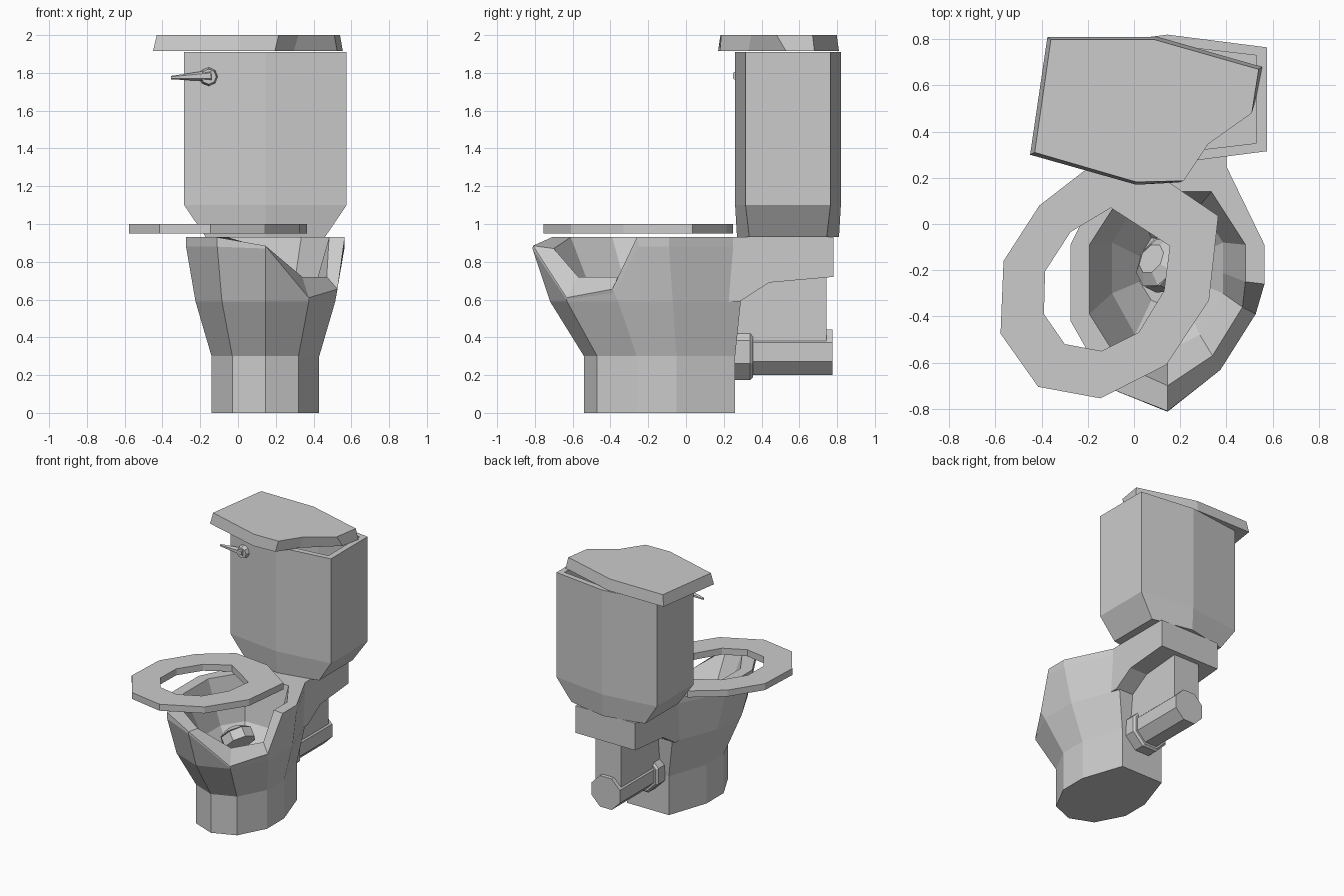
import bpy, bmesh, math
from mathutils import Matrix, Vector

if "Cube" in bpy.data.objects:
    bpy.data.objects.remove(bpy.data.objects["Cube"])

CX = 0.145  # the bowl and tank share this centre line


def finish(name, bm):
    bmesh.ops.recalc_face_normals(bm, faces=bm.faces[:])
    me = bpy.data.meshes.new(name)
    bm.to_mesh(me)
    bm.free()
    ob = bpy.data.objects.new(name, me)
    bpy.context.collection.objects.link(ob)
    return ob


def loft(name, rings, closed=False):
    """Skin equal-length rings of 3D points; cap both ends or close into a loop."""
    bm = bmesh.new()
    vs = [[bm.verts.new(p) for p in r] for r in rings]
    n = len(vs[0])
    pairs = list(zip(vs, vs[1:])) + ([(vs[-1], vs[0])] if closed else [])
    for a, b in pairs:
        for i in range(n):
            j = (i + 1) % n
            bm.faces.new((a[i], a[j], b[j], b[i]))
    if not closed:
        bm.faces.new(vs[0])
        bm.faces.new(vs[-1])
    return finish(name, bm)


def flat(pts, z):
    return [(x, y, z) for x, y in pts]


def cone(name, p0, p1, r0, r1, sides, roll=0.0):
    """Tapered prism between two points."""
    p0, p1 = Vector(p0), Vector(p1)
    bm = bmesh.new()
    m = (Matrix.Translation((p0 + p1) / 2)
         @ (p1 - p0).to_track_quat('Z', 'Y').to_matrix().to_4x4()
         @ Matrix.Rotation(roll, 4, 'Z'))
    bmesh.ops.create_cone(bm, cap_ends=True, segments=sides, radius1=r0,
                          radius2=r1, depth=(p1 - p0).length, matrix=m)
    return finish(name, bm)


# Bowl: mirrored half outline, plus one extra column on the right for the break
def bowl_ring(z, hw, ys):
    h1, h2, h3 = hw
    right = [(0, ys[0]), (h1, ys[1]), (h2, ys[2]),
             (h2, ys[2] * 0.6 + ys[3] * 0.4), (h2, ys[3]), (h3, ys[4])]
    left = [(-h3, ys[4]), (-h2, ys[3]), (-h2, ys[2]), (-h1, ys[1])]
    return [(CX + x, y, z) for x, y in right + left]


base_ys = (-.54, -.47, -.26, -.05, .26)
rim_out = bowl_ring(.93, (.255, .42, .255), (-.81, -.71, -.42, -.09, .25))
rim_in = bowl_ring(.93, (.2, .338, .19), (-.70, -.61, -.39, -.09, .14))
shoulder = bowl_ring(.88, (.255, .42, .255), (-.815, -.71, -.42, -.09, .25))
# snapped-off front right of the rim
rim_out[0:4] = [(CX, -.81, .885), (.374, -.632, .61), (.527, -.39, .655), (.565, -.26, .93)]
shoulder[0:4] = [(CX, -.813, .87), (.372, -.632, .60), (.522, -.38, .635), (.562, -.25, .88)]
rim_in[0:4] = [(CX, -.70, .87), (.34, -.57, .72), (.47, -.36, .72), (.482, -.25, .93)]
loft("bowl", [
    bowl_ring(0, (.175, .285, .18), base_ys),
    bowl_ring(.3, (.175, .285, .18), base_ys),
    bowl_ring(.59, (.23, .37, .23), (-.72, -.63, -.36, -.07, .29)),
    shoulder, rim_out, rim_in,
    bowl_ring(.59, (.14, .24, .14), (-.55, -.48, -.30, -.08, .08)),
    bowl_ring(.44, (.07, .12, .07), (-.36, -.33, -.25, -.14, -.06)),
])

# Rear shelf that carries the tank
shelf = [(.15, .93), (.78, .93), (.78, .72), (.44, .69), (.285, .59), (.2, .59), (.15, .70)]
loft("tank_shelf", [[(CX + s * .255, y, z) for y, z in shelf] for s in (-1, 1)])

# Neck and drain pipe
neck = [(CX - .11, .2), (CX + .11, .2), (CX + .11, .745), (CX - .11, .745)]
loft("drain_neck", [flat(neck, .38), flat(neck, .72)])
cone("drain_pipe", (CX, .25, .322), (CX, .775, .322), .13, .13, 8, math.pi / 8)
cone("pipe_flange", (CX, .24, .322), (CX, .34, .322), .16, .16, 8, math.pi / 8)
cone("flange_chamfer", (CX, .34, .322), (CX, .355, .322), .16, .145, 8, math.pi / 8)


# Tank: six-sided, hollow, open at the top
def tank_ring(z, hw, yc, ya):
    ym = .54
    return [(CX + x, ym + y, z) for x, y in
            [(0, -ya), (hw, -yc), (hw, yc), (0, ya), (-hw, yc), (-hw, -yc)]]


loft("tank", [tank_ring(.93, .315, .205, .27), tank_ring(1.1, .43, .225, .28),
              tank_ring(1.91, .43, .225, .28), tank_ring(1.91, .385, .19, .235),
              tank_ring(1.12, .385, .19, .235)])

# Tank lid, knocked askew with a broken corner
lid_low = [(-.45, .30), (.01, .17), (.195, .18), (.295, .33),
           (.525, .53), (.555, .68), (.10, .81), (-.375, .81)]
lid_top = [(-.43, .31), (.01, .182), (.215, .187), (.32, .345),
           (.51, .48), (.54, .67), (.09, .798), (-.36, .798)]
loft("tank_lid", [flat(lid_low, 1.915), flat(lid_top, 2.0)])

# Seat ring, shifted off the bowl
outer = [(-.19, .25), (.10, .215), (.365, .035), (.325, -.33), (.14, -.61),
         (-.145, -.755), (-.415, -.705), (-.578, -.475), (-.565, -.16), (-.41, .08)]
inner = [(-.10, .07), (.03, -.014), (.155, -.095), (.13, -.29), (.02, -.47),
         (-.14, -.55), (-.30, -.52), (-.39, -.39), (-.385, -.205), (-.275, -.035)]
loft("seat", [flat(outer, .95), flat(outer, 1.0), flat(inner, 1.0), flat(inner, .95)],
     closed=True)

# Flush handle
cone("handle_knob", (-.155, .32, 1.78), (-.155, .262, 1.78), .055, .04, 8)
cone("handle_lever", (-.14, .275, 1.785), (-.355, .295, 1.775), .03, .009, 6)

# Loose knob lying in the bowl
cone("loose_knob", (.15, -.19, .56), (.10, -.165, .61), .12, .12, 8)
cone("loose_knob_cap", (.10, -.165, .61), (.075, -.15, .635), .12, .07, 8)
